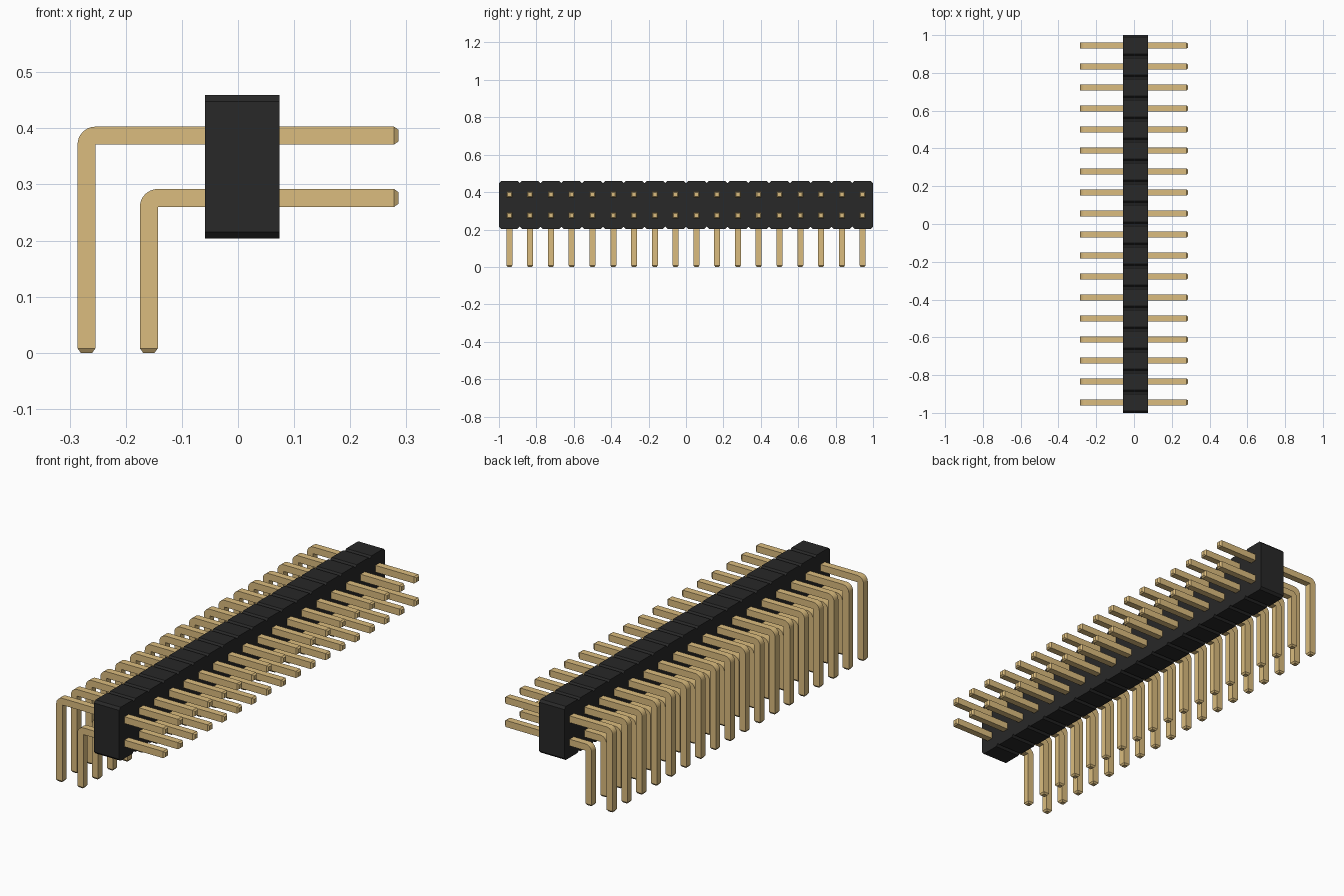
import bpy
import bmesh
from math import sin, cos, pi
from mathutils import Vector

COUNT = 18
PITCH = 2 / COUNT
PIN = 0.032          # square pin thickness
TIP = 0.008          # tapered tip length
REACH = 0.286        # half of the overall width
BODY_X = (-0.059, 0.074)
BODY_Z = (0.204, 0.459)
CHAMFER = 0.011

cube = bpy.data.objects.get("Cube")
if cube:
    bpy.data.objects.remove(cube, do_unlink=True)


def material(name, rgb, rough):
    mat = bpy.data.materials.new(name)
    mat.use_nodes = True
    mat.diffuse_color = (*rgb, 1)
    bsdf = mat.node_tree.nodes["Principled BSDF"]
    bsdf.inputs["Base Color"].default_value = (*rgb, 1)
    bsdf.inputs["Roughness"].default_value = rough
    return mat


def prism(points, direction):
    """Closed solid made by pushing a flat outline along a direction."""
    bm = bmesh.new()
    face = bm.faces.new([bm.verts.new(p) for p in points])
    result = bmesh.ops.extrude_face_region(bm, geom=[face], use_keep_orig=True)
    moved = [g for g in result["geom"] if isinstance(g, bmesh.types.BMVert)]
    bmesh.ops.translate(bm, verts=moved, vec=direction)
    bmesh.ops.recalc_face_normals(bm, faces=bm.faces)
    bm.normal_update()
    return bm


def to_mesh(bm, name, mat):
    mesh = bpy.data.meshes.new(name)
    bm.to_mesh(mesh)
    bm.free()
    mesh.materials.append(mat)
    return mesh


def add_object(name, mesh, location=(0, 0, 0)):
    obj = bpy.data.objects.new(name, mesh)
    obj.location = location
    bpy.context.collection.objects.link(obj)
    return obj


def pin_mesh(name, left, top, mat):
    """Bent square pin: rounded outer corner, sharp inner corner, tapered tips."""
    h = PIN / 2
    end = REACH - TIP
    outline = [(end, top), (end, top - PIN), (left + PIN, top - PIN),
               (left + PIN, TIP), (left, TIP)]
    steps = 8
    for i in range(steps + 1):
        a = pi - i / steps * pi / 2
        outline.append((left + PIN + PIN * cos(a), top - PIN + PIN * sin(a)))
    bm = prism([(x, -h, z) for x, z in outline], Vector((0, PIN, 0)))
    tips = [f for f in bm.faces
            if (f.normal.x > 0.9 and f.calc_center_median().x > end - 0.001)
            or (f.normal.z < -0.9 and f.calc_center_median().z < TIP + 0.001)]
    bmesh.ops.inset_individual(bm, faces=tips, thickness=TIP, depth=TIP)
    return to_mesh(bm, name, mat)


black = material("black plastic", (0.021, 0.021, 0.021), 0.6)
gold = material("gold metal", (0.708, 0.503, 0.209), 0.5)

# Housing: one outline with a V notch between neighbouring segments
bottom, top = BODY_Z
upper, lower = [], []
for i in range(COUNT):
    y = -1 + i * PITCH
    upper += [(y, top - CHAMFER), (y + CHAMFER, top), (y + PITCH - CHAMFER, top)]
    lower += [(y, bottom + CHAMFER), (y + CHAMFER, bottom), (y + PITCH - CHAMFER, bottom)]
upper.append((1, top - CHAMFER))
lower.append((1, bottom + CHAMFER))
outline = lower + upper[::-1]
body = prism([(BODY_X[0], y, z) for y, z in outline],
             Vector((BODY_X[1] - BODY_X[0], 0, 0)))
add_object("housing", to_mesh(body, "housing", black))

# Two rows of bent pins
upper_pin = pin_mesh("upper_pin", -REACH, 0.403, gold)
lower_pin = pin_mesh("lower_pin", -REACH + PITCH, 0.403 - PITCH, gold)
for i in range(COUNT):
    y = -1 + (i + 0.5) * PITCH
    add_object(f"upper_pin_{i + 1}", upper_pin, (0, y, 0))
    add_object(f"lower_pin_{i + 1}", lower_pin, (0, y, 0))
